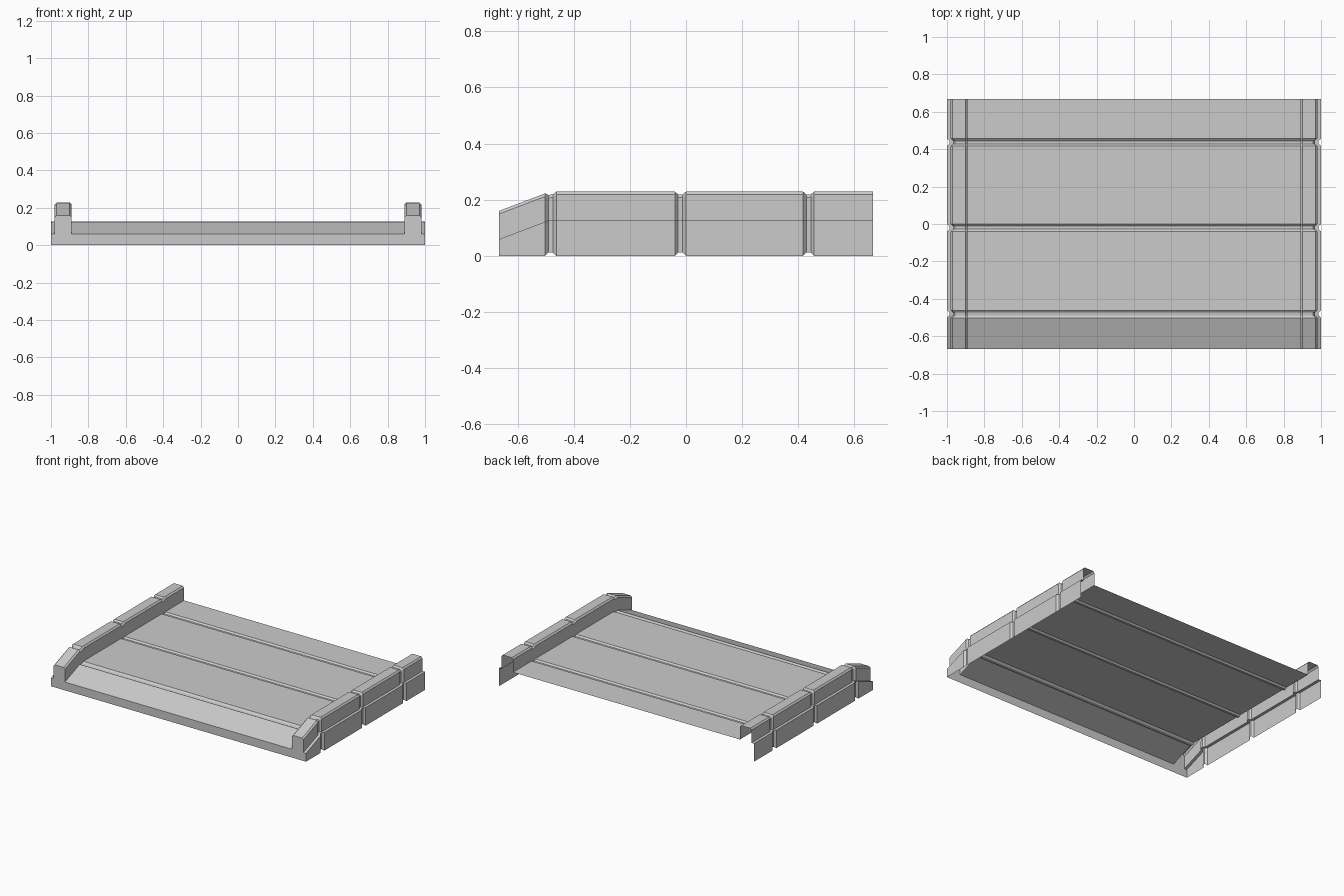
import bpy, bmesh

if "Cube" in bpy.data.objects:
    bpy.data.objects.remove(bpy.data.objects["Cube"])

HALF_LENGTH = 0.667
SLOPE_START = -0.485
SLOPE_DROP = 0.069

# Right half of the cross-section: x, z, groove shift in x, groove shift in z
half = [
    (1.00, 0.000, -0.013, 0.012),   # skirt foot
    (1.00, 0.128, -0.013, 0.0),     # ledge
    (0.98, 0.128, -0.013, 0.0),
    (0.98, 0.218, -0.012, -0.010),  # kerb with chamfered top
    (0.97, 0.229, -0.012, -0.010),
    (0.90, 0.229, 0.0, -0.010),
    (0.89, 0.218, 0.0, -0.010),
    (0.89, 0.128, 0.0, -0.010),     # deck edge
]
profile = half + [(-x, z, -dx, dz) for x, z, dx, dz in reversed(half)]

# Stations along the length; each panel joint is a shallow groove
stations = [(-HALF_LENGTH, 0)]
for c in (-0.482, -0.02, 0.437):
    stations += [(c - 0.02, 0), (c - 0.008, 1), (c + 0.008, 1), (c + 0.02, 0)]
stations.append((HALF_LENGTH, 0))


def ring(bm, y, groove):
    ramp = max(0.0, (SLOPE_START - y) / (HALF_LENGTH + SLOPE_START))
    verts = []
    for x, z, dx, dz in profile:
        drop = ramp * SLOPE_DROP if z > 0 else 0
        verts.append(bm.verts.new((x + dx * groove, y, z + dz * groove - drop)))
    return verts


# Open shell: deck, kerbs and skirts in one sheet, closed only at the front
bm = bmesh.new()
rings = [ring(bm, y, g) for y, g in stations]
for a, b in zip(rings, rings[1:]):
    for i in range(len(profile) - 1):
        bm.faces.new((a[i], b[i], b[i + 1], a[i + 1]))
front = bm.faces.new(rings[0])
front.normal_update()
if front.normal.y > 0:
    front.normal_flip()
bmesh.ops.triangulate(bm, faces=[front])

mesh = bpy.data.meshes.new("ramp_platform")
bm.to_mesh(mesh)
bm.free()
platform = bpy.data.objects.new("ramp_platform", mesh)
bpy.context.collection.objects.link(platform)
